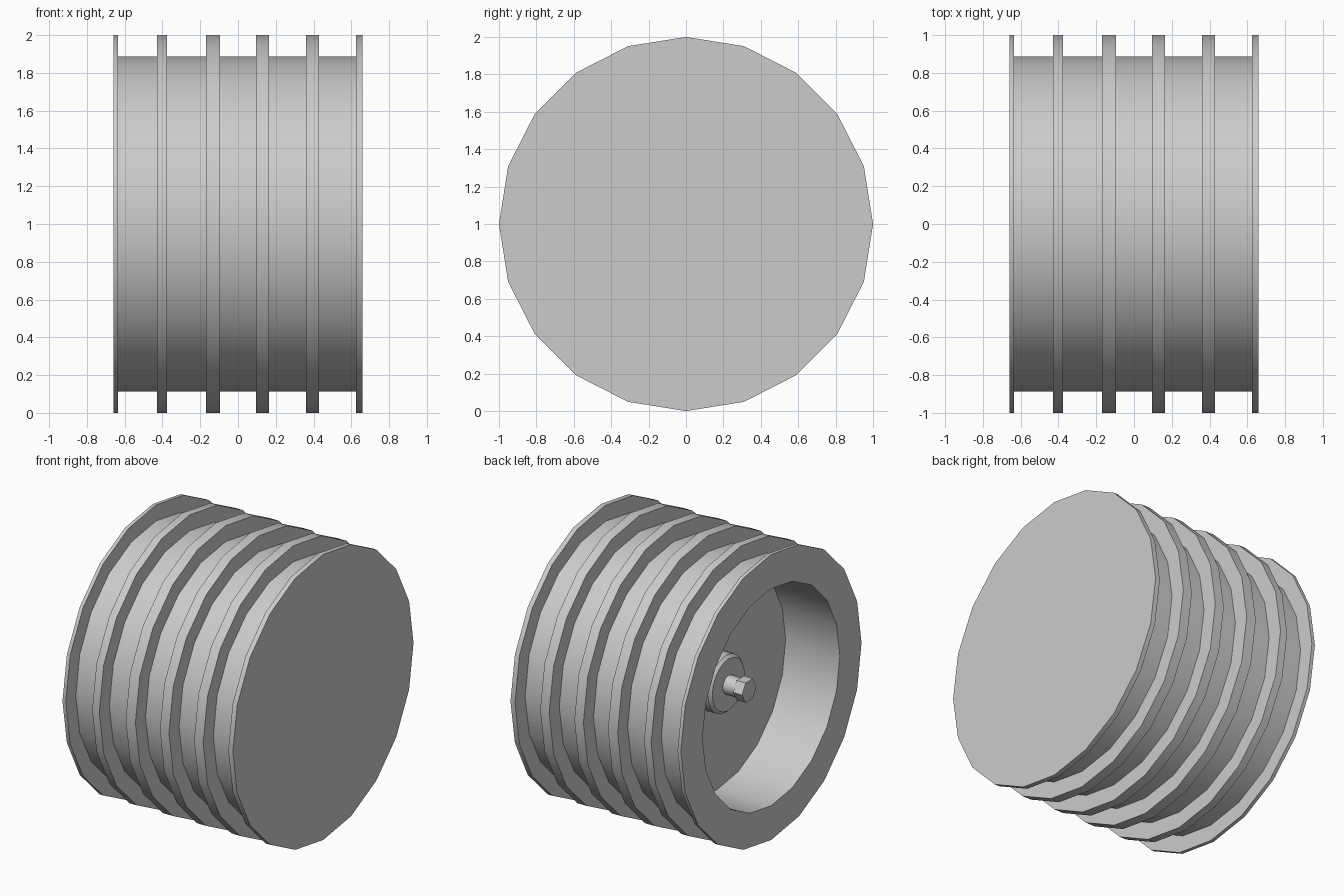
import bpy, bmesh, math

if "Cube" in bpy.data.objects:
    bpy.data.objects.remove(bpy.data.objects["Cube"])

CZ = 1.0  # axle height


def lathe(name, profile, sides, smooth=True):
    """Revolve (x, radius) points around the x axle, capping both ends."""
    bm = bmesh.new()
    rings = []
    for x, r in profile:
        rings.append([bm.verts.new((x, r * math.cos(2 * math.pi * i / sides),
                                    r * math.sin(2 * math.pi * i / sides)))
                      for i in range(sides)])
    for a, b in zip(rings, rings[1:]):
        for i in range(sides):
            j = (i + 1) % sides
            bm.faces.new((a[i], a[j], b[j], b[i]))
    bm.faces.new(rings[0])
    bm.faces.new(rings[-1])
    bmesh.ops.recalc_face_normals(bm, faces=bm.faces)
    mesh = bpy.data.meshes.new(name)
    bm.to_mesh(mesh)
    bm.free()
    ob = bpy.data.objects.new(name, mesh)
    bpy.context.collection.objects.link(ob)
    ob.location.z = CZ
    bpy.ops.object.select_all(action='DESELECT')
    ob.select_set(True)
    bpy.context.view_layer.objects.active = ob
    if smooth:
        bpy.ops.object.shade_smooth_by_angle(angle=math.radians(30))
    return ob


OUTER, GROOVE, BORE, FLOOR = 1.0, 0.888, 0.76, -0.24

# Tire: dished left side, raised ribs around the tread, flat right side
ribs = [(-0.66, -0.635), (-0.43, -0.375), (-0.17, -0.095),
        (0.095, 0.165), (0.36, 0.43), (0.625, 0.66)]
tire = [(FLOOR, BORE), (-0.66, BORE)]
for k, (x0, x1) in enumerate(ribs):
    if k > 0:
        tire.append((x0, GROOVE))
    tire += [(x0, OUTER), (x1, OUTER)]
    if k < len(ribs) - 1:
        tire.append((x1, GROOVE))
lathe("ribbed_tire", tire, 20)

# Hub boss with a chamfered front edge
lathe("hub_boss", [(FLOOR, 0.2), (-0.31, 0.2), (-0.33, 0.18)], 20)

# Axle stub and hex nut
lathe("axle_stub", [(-0.32, 0.065), (-0.43, 0.065)], 12)
lathe("axle_nut", [(-0.42, 0.08), (-0.49, 0.08)], 6, smooth=False)
